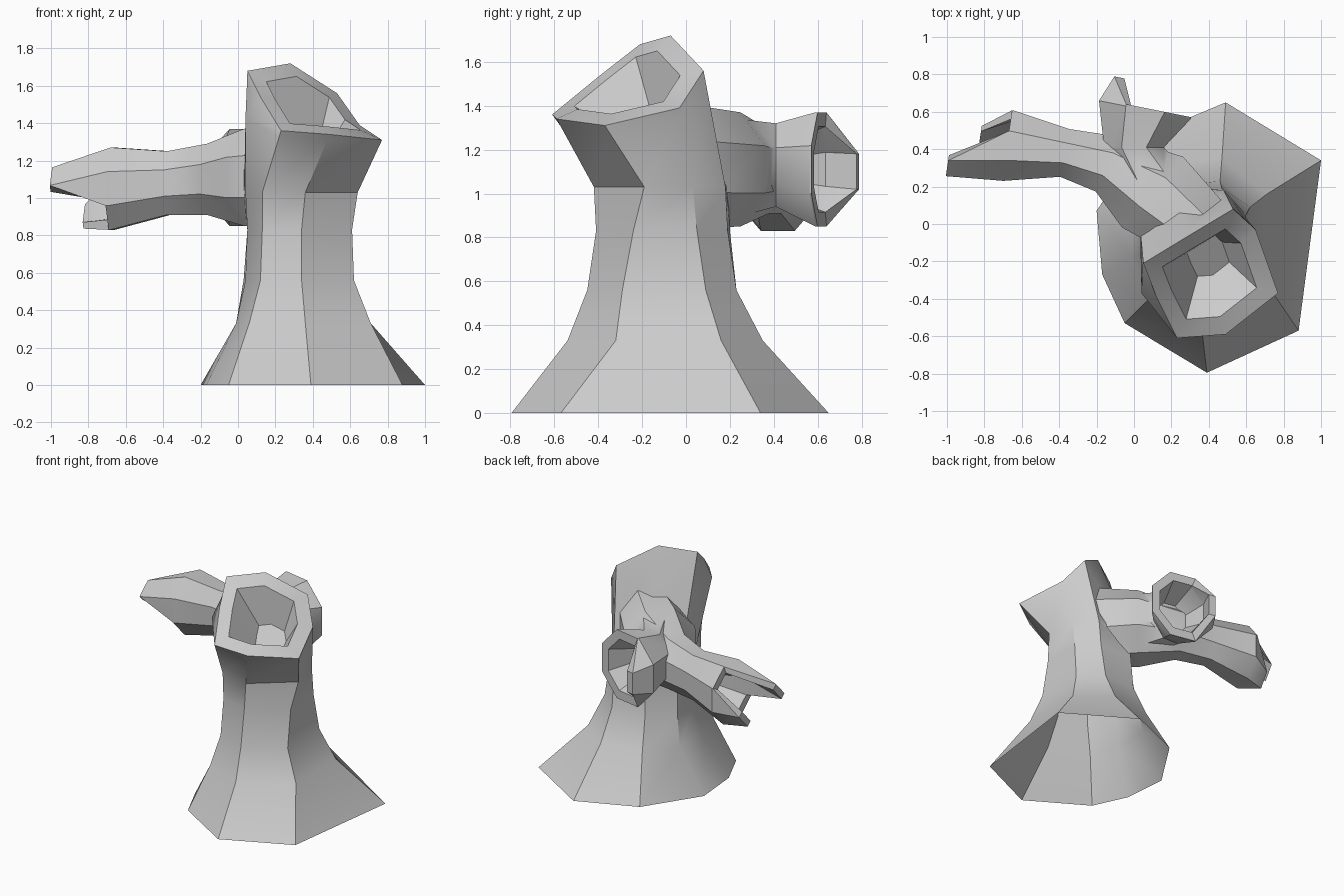
import bpy, bmesh
from math import cos, sin, radians
from mathutils import Vector as V

if "Cube" in bpy.data.objects:
    bpy.data.objects.remove(bpy.data.objects["Cube"])


def loft(name, rings):
    """Skin a list of equal-length vertex rings into a closed solid."""
    bm = bmesh.new()
    vs = [[bm.verts.new(p) for p in r] for r in rings]
    n = len(rings[0])
    for a, b in zip(vs, vs[1:]):
        for i in range(n):
            j = (i + 1) % n
            bm.faces.new((a[i], a[j], b[j], b[i]))
    bm.faces.new(vs[0])
    bm.faces.new(vs[-1])
    bmesh.ops.recalc_face_normals(bm, faces=bm.faces)
    me = bpy.data.meshes.new(name)
    bm.to_mesh(me)
    bm.free()
    ob = bpy.data.objects.new(name, me)
    bpy.context.collection.objects.link(ob)
    return ob


def section(c, d, w, h):
    """Flat-topped octagon at c, facing d, half sizes w and h."""
    side = V((d[1], -d[0], 0)).normalized()
    k = 1 / cos(radians(22.5))
    angles = [radians(45 * i + 22.5) for i in range(8)]
    return [V(c) + side * w * k * cos(a) + V((0, 0, h * k * sin(a))) for a in angles]


def branch(name, path, splinters, depth):
    """Hollow broken branch; splinters = (vertex pair, tip offset)."""
    rings = [section(*p) for p in path]
    c, d = V(path[-1][0]), V((*path[-1][1], 0)).normalized()
    end = rings[-1]
    rim = [p.copy() for p in end]
    inner = [c + (p - c) * 0.75 for p in end]
    for pair, off in splinters:
        mid = (end[pair[0]] + end[pair[1]]) / 2
        for i in pair:
            rim[i] = mid + (rim[i] - mid) * 0.75 + V(off)
            inner[i] = rim[i] + (c - mid) * 0.22
    throat = [c + (p - c) * 0.72 - d * 0.02 for p in end]
    floor = [c + (p - c) * 0.45 - d * depth for p in end]
    # the rim vertices replace the end section so the wall runs into the splinter
    return loft(name, rings[:-1] + [[p - d * 0.01 for p in end], rim, inner, throat, floor])


# Trunk: flared foot, narrow waist, slanted hollow mouth
levels = [
    (0.00, [(-.05, -.53), (.39, -.795), (.88, -.57), (1.0, .34), (.49, .65), (.06, .47), (-.2, .07), (-.17, -.27)]),
    (0.33, [(.06, -.42), (.36, -.54), (.71, -.32), (.71, .16), (.47, .35), (.15, .31), (-.01, .09), (-.01, -.18)]),
    (0.56, [(.12, -.38), (.34, -.45), (.62, -.29), (.62, .09), (.46, .23), (.19, .22), (.03, .06), (.04, -.16)]),
    (0.83, [(.13, -.36), (.34, -.41), (.61, -.24), (.6, .05), (.47, .19), (.2, .2), (.05, .03), (.05, -.15)]),
    (1.03, [(.13, -.37), (.36, -.42), (.64, -.19), (.6, .03), (.48, .18), (.2, .2), (.03, .0), (.04, -.2)]),
]
rings = [[V((x, y, z)) for x, y in pts] for z, pts in levels]
rim = [V(p) for p in [(.23, -.61, 1.36), (.49, -.59, 1.34), (.77, -.37, 1.31), (.65, -.03, 1.39),
                      (.53, .08, 1.56), (.28, -.07, 1.72), (.05, -.21, 1.68), (.12, -.39, 1.54)]]
shoulder = [a.lerp(b, 0.9) for a, b in zip(rings[-1], rim)]
shoulder[-1] = V((.04, -.37, 1.43))
mid = sum(rim, V()) / 8
inner = [mid + (p - mid) * 0.7 for p in rim]
floor = [mid + (p - mid) * 0.45 + V((0, .1, -.2)) for p in inner]
stump = loft("tree_stump", rings + [shoulder, rim, inner, floor])

# Long broken branch reaching left, with two splinters at its end
long_branch = branch("long_branch", [
    ((.3, .0, 1.12), (-.6, .8), .21, .28),
    ((.1, .17, 1.11), (-.75, .65), .25, .26),
    ((-.14, .32, 1.1), (-.9, .4), .16, .19),
    ((-.37, .38, 1.08), (-1, .2), .13, .17),
    ((-.68, .42, 1.05), (-1, .15), .19, .22)],
    [((2, 3), (-.3, .01, -.09)), ((6, 7), (-.16, -.07, -.01))], .2)

# Short broken branch pointing back, with one splinter on its left edge
short_branch = branch("short_branch", [
    ((.16, .14, 1.11), (-.15, 1), .22, .24),
    ((.0, .41, 1.13), (0, 1), .16, .19),
    ((.06, .62, 1.11), (.2, 1), .25, .26)],
    [((3, 4), (.08, .12, -.01))], .2)

# Join the branches to the trunk so no walls remain inside
for part in (long_branch, short_branch):
    mod = stump.modifiers.new("join", 'BOOLEAN')
    mod.operation, mod.solver, mod.object = 'UNION', 'EXACT', part
bpy.context.view_layer.objects.active = stump
stump.select_set(True)
for mod in list(stump.modifiers):
    bpy.ops.object.modifier_apply(modifier=mod.name)
for part in (long_branch, short_branch):
    bpy.data.objects.remove(part)

# Open the underside
bm = bmesh.new()
bm.from_mesh(stump.data)
under = [f for f in bm.faces if all(v.co.z < 0.001 for v in f.verts)]
bmesh.ops.delete(bm, geom=under, context='FACES')
bm.to_mesh(stump.data)
bm.free()
bpy.ops.object.shade_smooth_by_angle(angle=radians(35))
